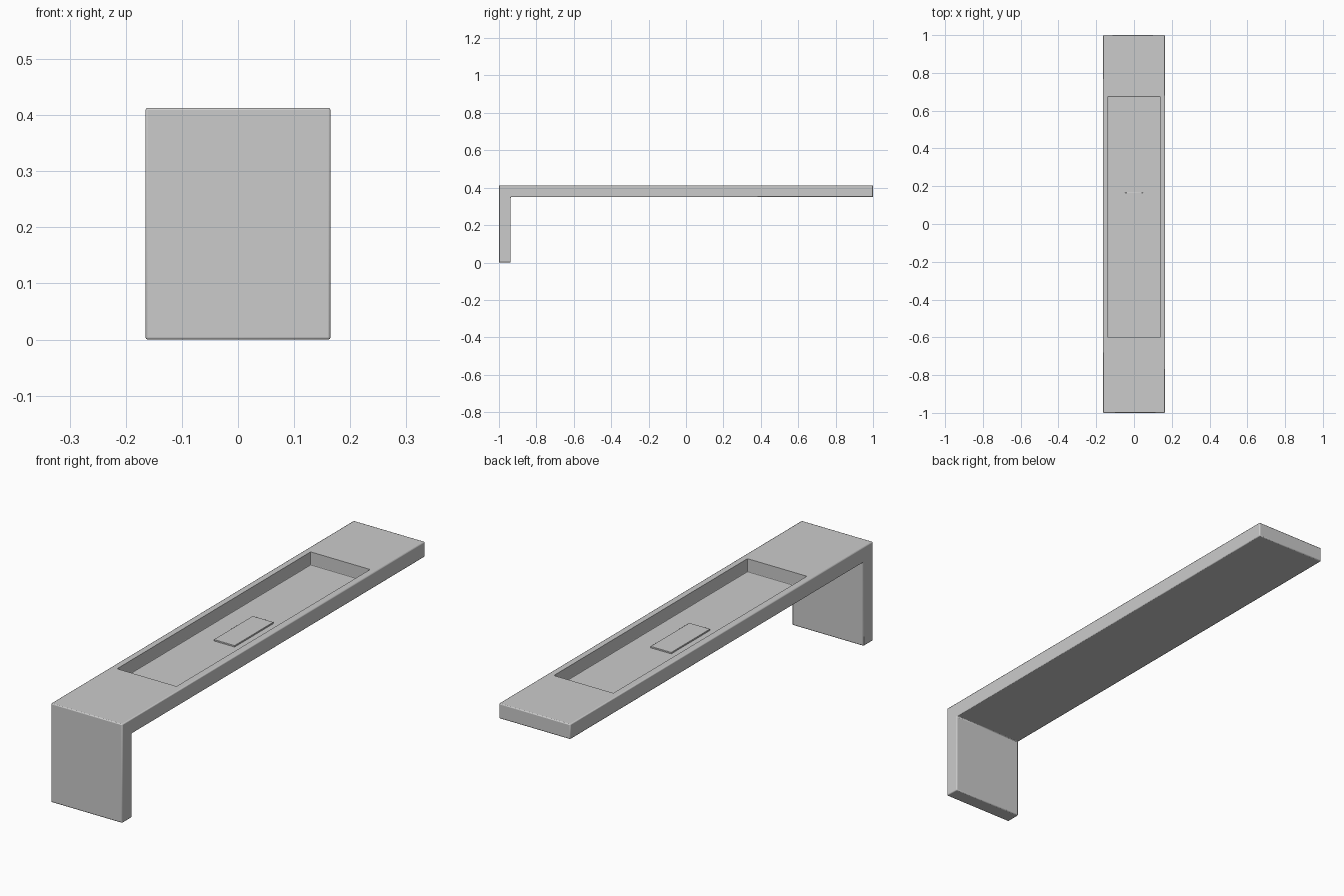
import bpy, bmesh

if "Cube" in bpy.data.objects:
    bpy.data.objects.remove(bpy.data.objects["Cube"])

def add_object(name, bm):
    bmesh.ops.recalc_face_normals(bm, faces=bm.faces)
    mesh = bpy.data.meshes.new(name)
    bm.to_mesh(mesh)
    bm.free()
    obj = bpy.data.objects.new(name, mesh)
    bpy.context.collection.objects.link(obj)
    return obj

def box(name, x, y, z):
    bm = bmesh.new()
    bmesh.ops.create_cube(bm, size=1)
    for v in bm.verts:
        for i, (lo, hi) in enumerate((x, y, z)):
            v.co[i] = lo if v.co[i] < 0 else hi
    return add_object(name, bm)

def bevel(obj, width, segments=2):
    mod = obj.modifiers.new("rounded_edges", 'BEVEL')
    mod.width, mod.segments = width, segments
    mod.limit_method = 'ANGLE'

def shade(obj):
    bpy.ops.object.select_all(action='DESELECT')
    obj.select_set(True)
    bpy.context.view_layer.objects.active = obj
    bpy.ops.object.shade_smooth_by_angle()

# Body: L-shaped side profile extruded across the width
profile = [(-1, 0), (-0.937, 0), (-0.937, 0.35), (1, 0.35), (1, 0.413), (-1, 0.413)]
bm = bmesh.new()
face = bm.faces.new([bm.verts.new((-0.165, y, z)) for y, z in profile])
extruded = bmesh.ops.extrude_face_region(bm, geom=[face])
bmesh.ops.translate(bm, vec=(0.33, 0, 0),
                    verts=[g for g in extruded["geom"] if isinstance(g, bmesh.types.BMVert)])
body = add_object("bracket_body", bm)
bevel(body, 0.004)

# Tray: shallow rectangular recess in the top
cutter = box("tray_cutter", (-0.1375, 0.1375), (-0.602, 0.676), (0.358, 0.45))
bevel(cutter, 0.003)
cutter.hide_render = True
cutter.hide_viewport = True
cut = body.modifiers.new("tray_recess", 'BOOLEAN')
cut.operation, cut.solver, cut.object = 'DIFFERENCE', 'EXACT', cutter
shade(body)

# Pad: thin raised plate on the tray floor
pad = box("tray_pad", (-0.048, 0.048), (-0.091, 0.166), (0.355, 0.364))
bevel(pad, 0.001)
shade(pad)
